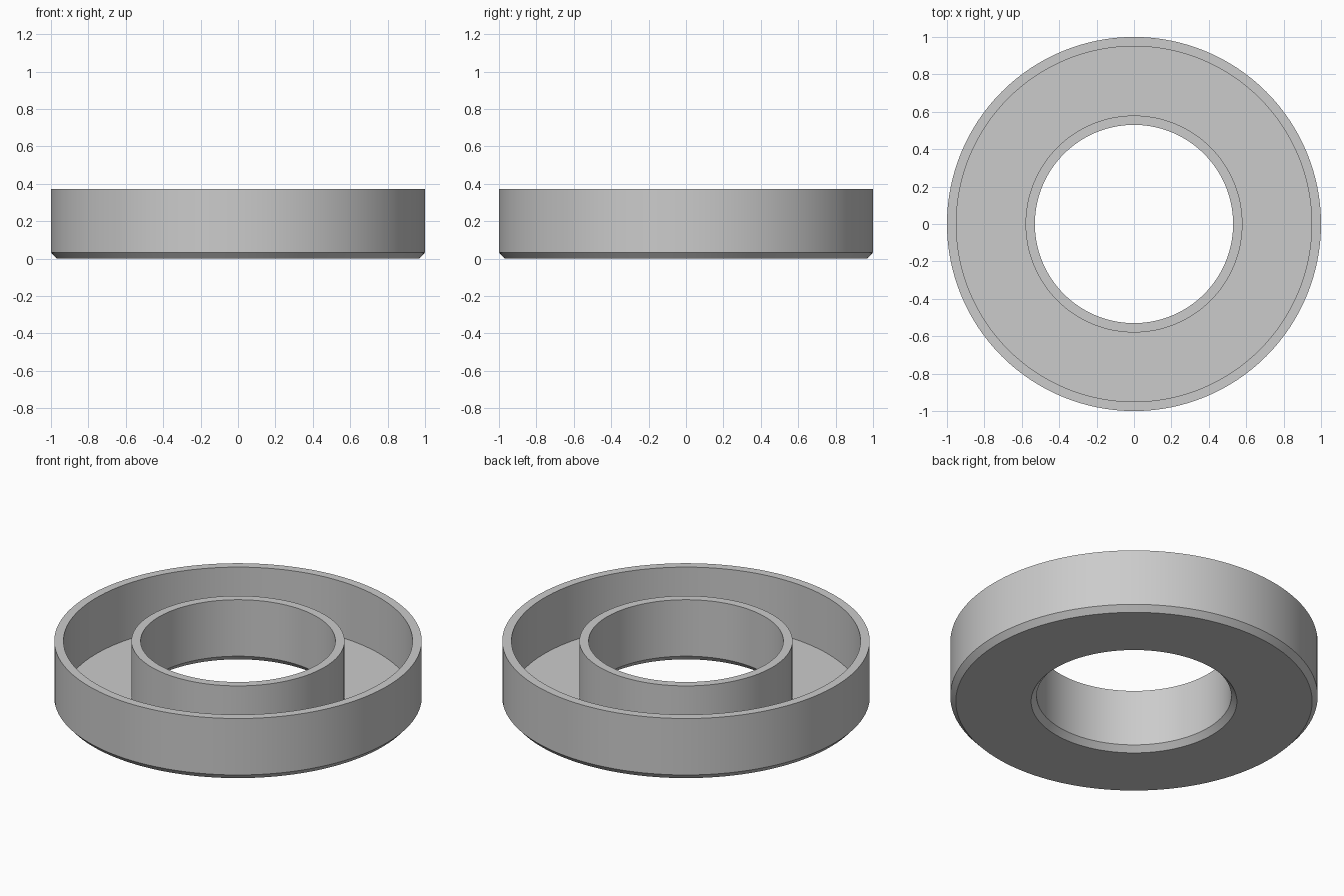
import bpy, bmesh, math

if "Cube" in bpy.data.objects:
    bpy.data.objects.remove(bpy.data.objects["Cube"])

SEGMENTS = 128

grey = bpy.data.materials.new("neutral_grey")
grey.diffuse_color = (0.60, 0.60, 0.60, 1.0)
grey.use_nodes = True
grey.node_tree.nodes["Principled BSDF"].inputs["Base Color"].default_value = grey.diffuse_color

# Closed cross-section (radius, height): channel with chamfered underside
profile = [
    (0.97, 0.0), (1.0, 0.033), (1.0, 0.372), (0.95, 0.372), (0.95, 0.036),
    (0.58, 0.036), (0.58, 0.372), (0.53, 0.372), (0.53, 0.033), (0.56, 0.0),
]

# Sweep the section around the z axis
bm = bmesh.new()
rings = []
for i in range(SEGMENTS):
    a = 2 * math.pi * i / SEGMENTS
    rings.append([bm.verts.new((r * math.cos(a), r * math.sin(a), z)) for r, z in profile])
n = len(profile)
for i in range(SEGMENTS):
    a, b = rings[i], rings[(i + 1) % SEGMENTS]
    for j in range(n):
        k = (j + 1) % n
        bm.faces.new((a[j], b[j], b[k], a[k]))
bmesh.ops.recalc_face_normals(bm, faces=bm.faces[:])

mesh = bpy.data.meshes.new("ring_tray")
bm.to_mesh(mesh)
bm.free()
mesh.materials.append(grey)
tray = bpy.data.objects.new("ring_tray", mesh)
bpy.context.collection.objects.link(tray)

# Smooth round walls, crisp rims and chamfers
bpy.context.view_layer.objects.active = tray
tray.select_set(True)
bpy.ops.object.shade_smooth_by_angle(angle=math.radians(30))
